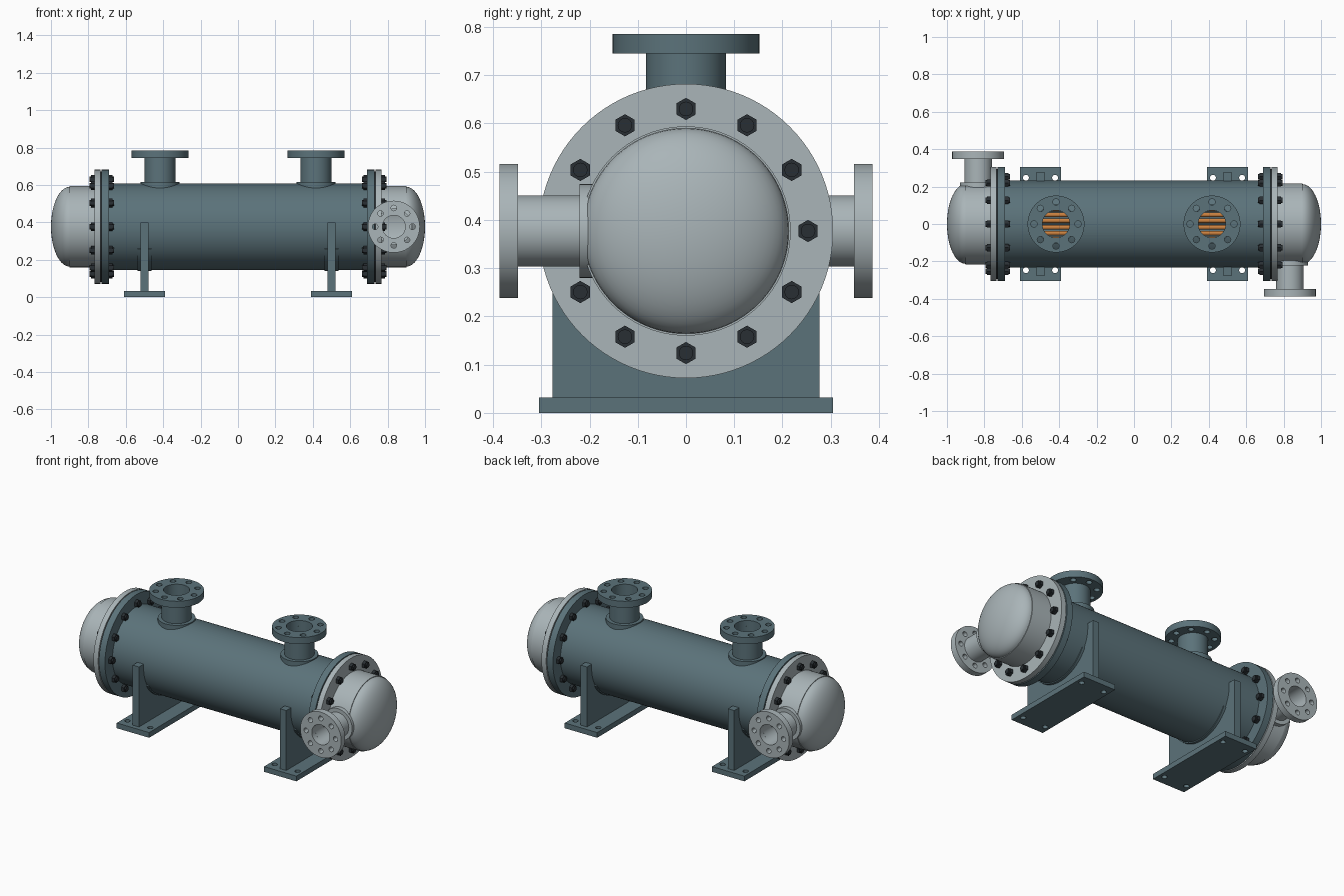
import bpy, bmesh, math
from mathutils import Matrix, Vector

if "Cube" in bpy.data.objects:
    bpy.data.objects.remove(bpy.data.objects["Cube"])

ZC = 0.377                      # height of the vessel axis
SHELL_R, FLANGE_R, HEAD_R = 0.232, 0.305, 0.217
T = Matrix.Translation
ALONG_X = Matrix.Rotation(math.pi / 2, 4, 'Y')
ALONG_FRONT = Matrix.Rotation(math.pi / 2, 4, 'X')


def material(name, rgb):
    m = bpy.data.materials.new(name)
    m.diffuse_color = (*rgb, 1)
    m.use_nodes = True
    m.node_tree.nodes["Principled BSDF"].inputs["Base Color"].default_value = m.diffuse_color
    return m


TEAL = material("teal_paint", (0.105, 0.17, 0.195))
GREY = material("light_grey_paint", (0.40, 0.46, 0.48))
DARK = material("dark_steel", (0.022, 0.028, 0.033))
COPPER = material("copper", (0.60, 0.22, 0.05))


def finish(name, bm, mat, matrix):
    bmesh.ops.recalc_face_normals(bm, faces=bm.faces)
    bm.transform(matrix)
    me = bpy.data.meshes.new(name)
    bm.to_mesh(me)
    bm.free()
    if mat:
        me.materials.append(mat)
    ob = bpy.data.objects.new(name, me)
    bpy.context.collection.objects.link(ob)
    return ob


def add_lathe(bm, profile, segs, matrix):
    """Revolve a closed (radius, height) outline about local z."""
    rings = []
    for r, h in profile:
        n = segs if r > 1e-6 else 1
        rings.append([bm.verts.new(matrix @ Vector((r * math.cos(2 * math.pi * i / segs),
                                                    r * math.sin(2 * math.pi * i / segs), h)))
                      for i in range(n)])
    for a, b in zip(rings, rings[1:] + rings[:1]):
        if len(a) == 1 and len(b) == 1:
            continue
        for i in range(segs):
            j = (i + 1) % segs
            quad = [a[i % len(a)], a[j % len(a)], b[j % len(b)], b[i % len(b)]]
            bm.faces.new(list(dict.fromkeys(quad)))


def lathe(name, profile, mat, matrix, segs=64):
    bm = bmesh.new()
    add_lathe(bm, profile, segs, Matrix())
    return finish(name, bm, mat, matrix)


def solid(r, h0, h1):
    return [(0, h0), (r, h0), (r, h1), (0, h1)]


def tube(ri, ro, h0, h1):
    return [(ri, h0), (ro, h0), (ro, h1), (ri, h1)]


def rods(name, spots, r, h0, h1, mat, matrix, segs=16):
    """Several parallel cylinders in one object."""
    bm = bmesh.new()
    for x, y in spots:
        add_lathe(bm, solid(r, h0, h1), segs, T((x, y, 0)))
    return finish(name, bm, mat, matrix)


def box(name, size, centre, mat, matrix):
    bm = bmesh.new()
    bmesh.ops.create_cube(bm, size=1)
    bm.transform(Matrix.Diagonal((*size, 1)))
    return finish(name, bm, mat, matrix @ T(centre))


def cut(ob, cutter):
    mod = ob.modifiers.new("cut", 'BOOLEAN')
    mod.operation, mod.solver, mod.object = 'DIFFERENCE', 'EXACT', cutter
    dg = bpy.context.evaluated_depsgraph_get()
    me = bpy.data.meshes.new_from_object(ob.evaluated_get(dg))
    ob.modifiers.clear()
    ob.data = me
    bpy.data.objects.remove(cutter)


def circle(n, r):
    return [(r * math.cos(2 * math.pi * k / n), r * math.sin(2 * math.pi * k / n)) for k in range(n)]


def nozzle(name, host, bore, neck, pad, flange, holes, base, pad_top, f0, f1, mat, matrix):
    """Pipe stub with weld pad and drilled flange; opens the host vessel."""
    cut(host, lathe("bore_cutter", solid(bore, 0.1, f1), None, matrix, 48))
    lathe(name + "_neck", tube(bore, neck, base, f0 + 0.005), mat, matrix, 48)
    lathe(name + "_pad", tube(bore, pad, base, pad_top), mat, matrix, 48)
    disc = lathe(name + "_flange", tube(bore, flange, f0, f1), mat, matrix, 64)
    cut(disc, rods("hole_cutter", circle(8, holes[0]), holes[1], f0 - 0.02, f1 + 0.02, None, matrix))


# Main shell, hollow so the bundle shows through the top nozzles
axis = T((0, 0, ZC)) @ ALONG_X
shell = lathe("shell", tube(0.215, SHELL_R, -0.70, 0.70), TEAL, axis, 96)

# Tube bundle, split at the centre plane
pitch = 0.031
spots = []
for row in range(-6, 7):
    for col in range(6):
        for side in (-1, 1):
            y, z = side * (0.018 + col * pitch), row * pitch
            if math.hypot(y, z) < 0.198:
                spots.append((z, y))
rods("tube_bundle", spots, 0.0125, -0.73, 0.73, COPPER, axis, 12)
box("pass_partition", (1.4, 0.006, 0.37), (0, 0, ZC), DARK, Matrix())

for tag, turn in (("right", 0), ("left", math.pi)):
    R = Matrix.Rotation(turn, 4, 'Z')
    end = R @ axis

    # Top nozzle
    nozzle("top_nozzle_" + tag, shell, 0.073, 0.083, 0.105, 0.152, (0.118, 0.017),
           0.195, 0.238, 0.368, 0.408, TEAL, R @ T((0.417, 0, ZC)))

    # Girth flanges with gasket between
    lathe("shell_flange_" + tag, tube(0.215, FLANGE_R, 0.69, 0.73), TEAL, end, 96)
    lathe("gasket_" + tag, solid(0.295, 0.729, 0.737), DARK, end, 96)
    lathe("head_flange_" + tag, tube(0.20, FLANGE_R, 0.736, 0.768), GREY, end, 96)

    # Domed head: short barrel plus elliptical cap
    arc = [math.pi / 2 * i / 14 for i in range(15)]
    outer = [(0.213 * math.cos(a), 0.90 + 0.10 * math.sin(a)) for a in arc[:-1]]
    inner = [(0.199 * math.cos(a), 0.90 + 0.086 * math.sin(a)) for a in reversed(arc[:-1])]
    head = lathe("head_" + tag, [(HEAD_R, 0.75), (HEAD_R, 0.90)] + outer + [(0, 1.0), (0, 0.986)]
                 + inner + [(0.199, 0.75)], GREY, end, 96)

    # Side nozzle on the head
    nozzle("head_nozzle_" + tag, head, 0.061, 0.074, 0.097, 0.139, (0.10, 0.015),
           0.185, 0.221, 0.348, 0.387, GREY, R @ T((0.833, 0, ZC)) @ ALONG_FRONT)

    # Studs and hexagon nuts on both flange faces
    ring = circle(12, 0.253)
    rods("studs_" + tag, ring, 0.015, 0.664, 0.794, DARK, end, 16)
    rods("outer_nuts_" + tag, ring, 0.023, 0.768, 0.786, DARK, end, 6)
    rods("inner_nuts_" + tag, ring, 0.023, 0.672, 0.69, DARK, end, 6)

    # Saddle: drilled base plate, upright web and wear band
    S = R @ T((0.5, 0, 0))
    base = box("saddle_base_" + tag, (0.22, 0.61, 0.032), (0, 0, 0.016), TEAL, S)
    cut(base, rods("hole_cutter", [(x, y) for x in (-0.078, 0.078) for y in (-0.247, 0.247)],
                   0.016, -0.05, 0.1, None, S))
    web = box("saddle_web_" + tag, (0.043, 0.554, 0.37), (0, 0, 0.215), TEAL, S)
    cut(web, lathe("web_cutter", solid(0.228, -0.2, 0.2), None, S @ axis, 96))
    bm = bmesh.new()
    loops = []
    for i in range(33):
        a = math.radians(-60 + 120 * i / 32)
        loops.append([bm.verts.new((x, r * math.sin(a), ZC - r * math.cos(a)))
                      for x, r in ((-0.037, 0.228), (-0.037, 0.238), (0.037, 0.238), (0.037, 0.228))])
    for a, b in zip(loops, loops[1:]):
        for k in range(4):
            bm.faces.new((a[k], a[(k + 1) % 4], b[(k + 1) % 4], b[k]))
    bm.faces.new(loops[0])
    bm.faces.new(loops[-1])
    finish("saddle_wear_band_" + tag, bm, TEAL, S)

# Smooth the round surfaces, keep the machined edges crisp
for ob in bpy.data.objects:
    ob.select_set(True)
bpy.context.view_layer.objects.active = shell
bpy.ops.object.shade_smooth_by_angle(angle=math.radians(32))
